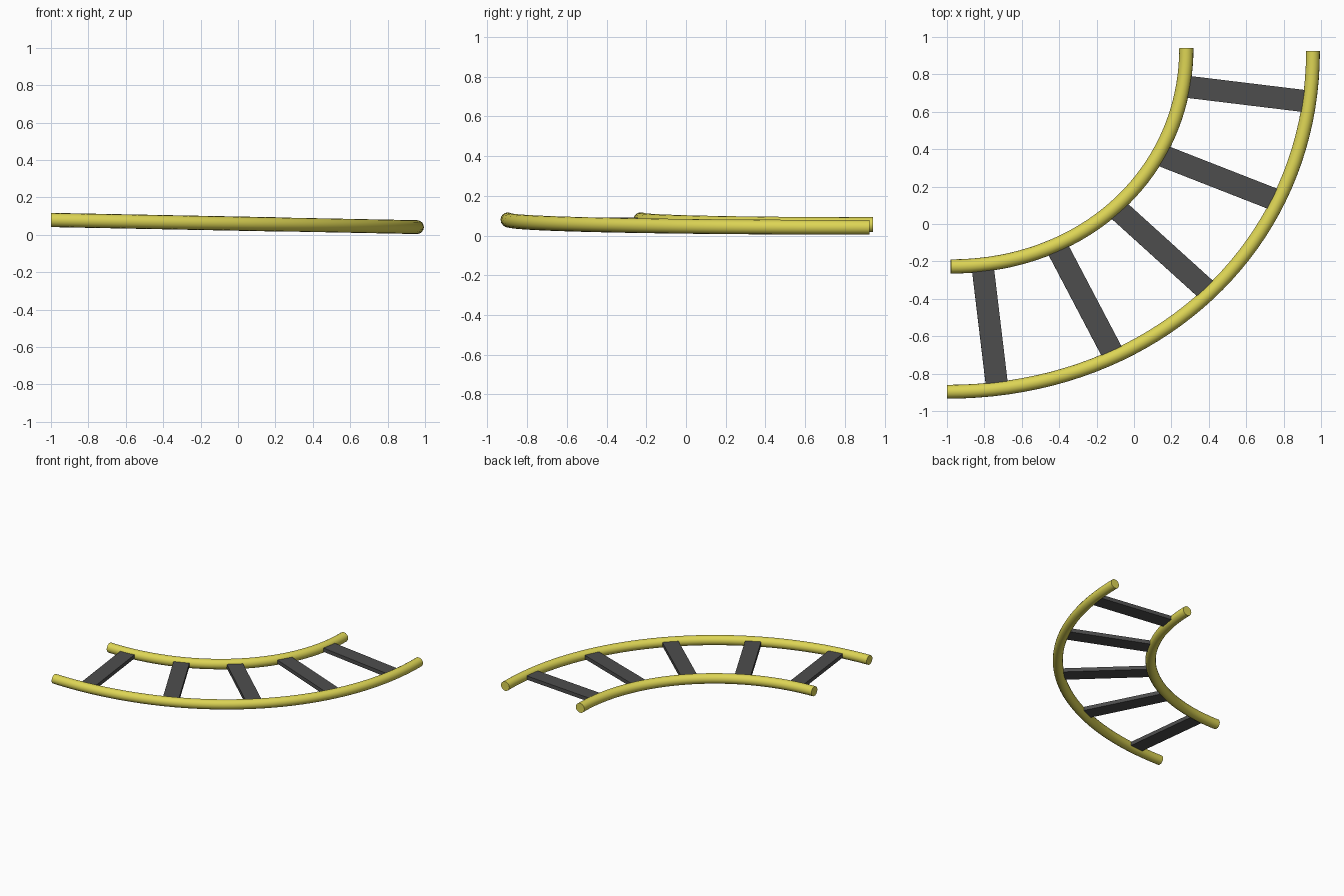
import bpy, math
from mathutils import Vector, Matrix

if "Cube" in bpy.data.objects:
    bpy.data.objects.remove(bpy.data.objects["Cube"])

def material(name, rgb):
    m = bpy.data.materials.new(name)
    m.diffuse_color = (*rgb, 1)
    m.use_nodes = True
    m.node_tree.nodes["Principled BSDF"].inputs["Base Color"].default_value = m.diffuse_color
    return m

yellow = material("yellow paint", (0.72, 0.66, 0.09))
grey = material("dark grey", (0.075, 0.075, 0.075))

# The whole track lies on a gently tilted plane
def on_plane(x, y):
    return Vector((x, y, 0.060 - 0.0195 * x))

# Round rail: a quarter-turn Bezier from the left end to the back end
def rail(name, start, end, radius, k=0.57):
    (x0, y0), (x1, y1) = start, end
    cu = bpy.data.curves.new(name, 'CURVE')
    cu.dimensions = '3D'
    cu.bevel_depth = radius
    cu.bevel_resolution = 6
    cu.use_fill_caps = True
    sp = cu.splines.new('BEZIER')
    sp.resolution_u = 40
    sp.bezier_points.add(1)
    w, h = x1 - x0, y1 - y0
    handles = [((x0 - k * w, y0), (x0, y0), (x0 + k * w, y0)),
               ((x1, y1 - k * h), (x1, y1), (x1, y1 + k * h))]
    for p, (l, c, r) in zip(sp.bezier_points, handles):
        p.handle_left_type = p.handle_right_type = 'FREE'
        p.handle_left, p.co, p.handle_right = on_plane(*l), on_plane(*c), on_plane(*r)
    ob = bpy.data.objects.new(name, cu)
    bpy.context.collection.objects.link(ob)
    bpy.ops.object.select_all(action='DESELECT')
    ob.select_set(True)
    bpy.context.view_layer.objects.active = ob
    bpy.ops.object.convert(target='MESH')
    ob = bpy.context.object
    ob.data.materials.clear()
    ob.data.materials.append(yellow)
    bpy.ops.object.shade_smooth_by_angle(angle=math.radians(40))

rail("outer_rail", (-1.0, -0.897), (0.957, 0.925), 0.037)
rail("inner_rail", (-0.98, -0.227), (0.28, 0.942), 0.038)

# Flat cross ties whose ends sink into the rails
ties = [((0.29, 0.733), (0.89, 0.66)),
        ((0.165, 0.36), (0.728, 0.14)),
        ((-0.075, 0.067), (0.38, -0.345)),
        ((-0.40, -0.147), (-0.12, -0.68)),
        ((-0.805, -0.263), (-0.735, -0.845))]
up = Vector((0.0195, 0, 1)).normalized()
for i, (a, b) in enumerate(ties, 1):
    a, b = on_plane(*a), on_plane(*b)
    along = (b - a).normalized()
    side = up.cross(along)
    bpy.ops.mesh.primitive_cube_add(size=1)
    ob = bpy.context.object
    ob.name = f"cross_tie_{i}"
    rot = Matrix((along, side, up)).transposed().to_4x4()
    size = Matrix.Diagonal(((b - a).length + 0.06, 0.118, 0.03, 1))
    ob.data.transform(Matrix.Translation((a + b) / 2) @ rot @ size)
    ob.data.materials.append(grey)
